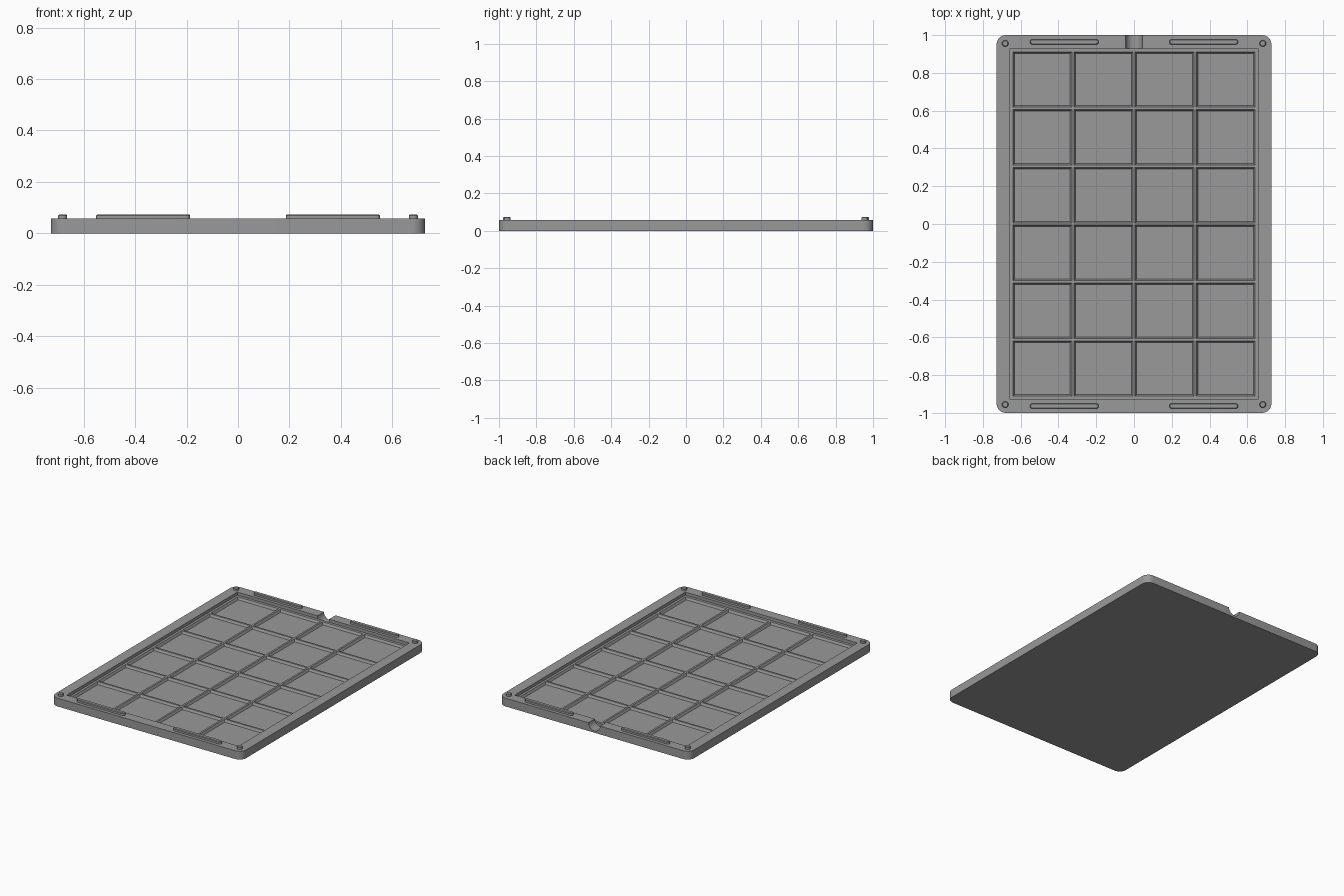
import bpy, bmesh, math
from mathutils import Matrix, Vector

if "Cube" in bpy.data.objects:
    bpy.data.objects.remove(bpy.data.objects["Cube"])

grey = bpy.data.materials.new("mid_grey")
grey.diffuse_color = (0.32, 0.32, 0.32, 1)
grey.use_nodes = True
grey.node_tree.nodes["Principled BSDF"].inputs["Base Color"].default_value = grey.diffuse_color

TOP, LEDGE, FLOOR = 0.057, 0.036, 0.02


def rounded_rect(w, d, r, seg):
    """Outline points of a rectangle with rounded corners."""
    pts = []
    for i, (sx, sy) in enumerate([(1, 1), (-1, 1), (-1, -1), (1, -1)]):
        for k in range(seg + 1):
            a = math.pi / 2 * (i + k / seg)
            pts.append((sx * (w / 2 - r) + r * math.cos(a),
                        sy * (d / 2 - r) + r * math.sin(a)))
    return pts


def loft(bm, layers):
    """Closed solid through stacked outlines: [(points, z), ...]."""
    rings = [[bm.verts.new((x, y, z)) for x, y in pts] for pts, z in layers]
    n = len(rings[0])
    for a, b in zip(rings, rings[1:]):
        for i in range(n):
            j = (i + 1) % n
            bm.faces.new((a[i], a[j], b[j], b[i]))
    bm.faces.new(rings[0][::-1])
    bm.faces.new(rings[-1])


def make(name, bm):
    bmesh.ops.recalc_face_normals(bm, faces=bm.faces)
    me = bpy.data.meshes.new(name)
    bm.to_mesh(me)
    bm.free()
    me.materials.append(grey)
    ob = bpy.data.objects.new(name, me)
    bpy.context.collection.objects.link(ob)
    return ob


def smooth(ob):
    bpy.ops.object.select_all(action='DESELECT')
    bpy.context.view_layer.objects.active = ob
    ob.select_set(True)
    bpy.ops.object.shade_smooth_by_angle(angle=math.radians(30))


def cut(target, cutter):
    mod = target.modifiers.new("cut", 'BOOLEAN')
    mod.operation, mod.solver, mod.object = 'DIFFERENCE', 'EXACT', cutter
    bpy.context.view_layer.objects.active = target
    bpy.ops.object.modifier_apply(modifier=mod.name)
    bpy.data.objects.remove(cutter)


def rect(cx, cy, w, d):
    return [(cx + sx * w / 2, cy + sy * d / 2)
            for sx, sy in [(1, 1), (-1, 1), (-1, -1), (1, -1)]]


# Tray body with rounded corners
bm = bmesh.new()
outline = rounded_rect(1.455, 2.0, 0.05, 8)
loft(bm, [(outline, 0), (outline, TOP)])
tray = make("tray", bm)

# Shallow recess inside the rim
bm = bmesh.new()
r = rect(0, 0, 1.312, 1.86)
loft(bm, [(r, LEDGE), (r, 0.1)])
cut(tray, make("recess_cutter", bm))

# 4 x 6 pockets with sloped walls, leaving dividers between them
bm = bmesh.new()
for i in range(4):
    for j in range(6):
        cx, cy = (i - 1.5) * 0.323, (j - 2.5) * 0.306
        loft(bm, [(rect(cx, cy, 0.294, 0.277), FLOOR),
                  (rect(cx, cy, 0.31, 0.293), LEDGE),
                  (rect(cx, cy, 0.31, 0.293), LEDGE + 0.01)])
cut(tray, make("pocket_cutter", bm))

# Half-round finger notch through the rear rim
bm = bmesh.new()
bmesh.ops.create_cone(bm, cap_ends=True, segments=32, radius1=0.044, radius2=0.044, depth=0.2,
                      matrix=Matrix.Translation((0, 1.03, TOP)) @ Matrix.Rotation(math.pi / 2, 4, 'X'))
cut(tray, make("notch_cutter", bm))
smooth(tray)


def stud(name, x, y, w, d):
    """Raised rounded stud with a chamfered top."""
    bm = bmesh.new()
    c = 0.004
    full = rounded_rect(w, d, d / 2 - 0.0005, 6)
    small = rounded_rect(w - 2 * c, d - 2 * c, d / 2 - c - 0.0005, 6)
    loft(bm, [(full, TOP - 0.005), (full, 0.070), (small, 0.074)])
    bmesh.ops.translate(bm, verts=bm.verts, vec=Vector((x, y, 0)))
    smooth(make(name, bm))


# Corner pegs and long locating bars on the front and rear rims
for sx in (-1, 1):
    for sy in (-1, 1):
        stud("corner_peg", sx * 0.682, sy * 0.956, 0.034, 0.034)
        stud("locating_bar", sx * 0.369, sy * 0.964, 0.364, 0.028)
